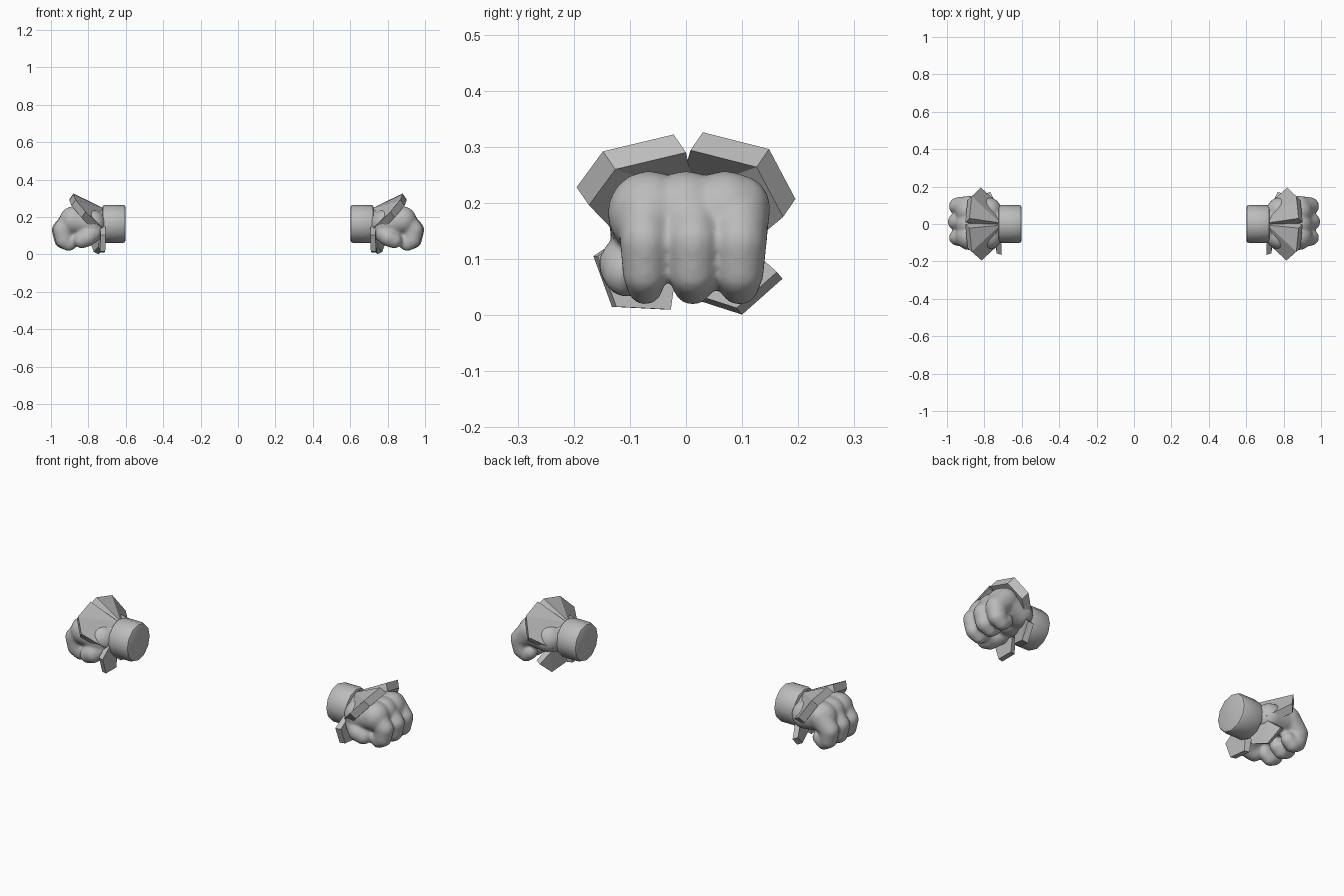
import bpy, bmesh
from math import radians
from mathutils import Vector, Matrix

cube = bpy.data.objects.get("Cube")
if cube:
    bpy.data.objects.remove(cube)

grey = bpy.data.materials.new("plain grey")
grey.use_nodes = True
color = (0.5, 0.5, 0.5, 1)
grey.diffuse_color = color
grey.node_tree.nodes["Principled BSDF"].inputs["Base Color"].default_value = color


def add_object(name, bm):
    """Turn a bmesh into an object using the shared material."""
    bmesh.ops.recalc_face_normals(bm, faces=bm.faces)
    mesh = bpy.data.meshes.new(name)
    bm.to_mesh(mesh)
    bm.free()
    mesh.materials.append(grey)
    obj = bpy.data.objects.new(name, mesh)
    bpy.context.collection.objects.link(obj)
    return obj


def mirror(obj):
    """Repeat the part on the other hand."""
    mod = obj.modifiers.new("other hand", "MIRROR")
    mod.use_mirror_merge = False


def limb(bm, path, width=1.0, steps=6):
    """Fleshy limb: overlapping balls along a path of (x, y, z, radius)."""
    for start, end in zip(path, path[1:]):
        for i in range(steps + 1):
            x, y, z, r = Vector(start).lerp(Vector(end), i / steps)
            place = Matrix.Translation((x, y, z)) @ Matrix.Diagonal((1, width, 1, 1))
            bmesh.ops.create_uvsphere(bm, u_segments=20, v_segments=12,
                                      radius=r, matrix=place)


def plate(name, points, offset):
    """Faceted armour plate: an outline thickened along an offset."""
    bm = bmesh.new()
    outer = [bm.verts.new(p) for p in points]
    inner = [bm.verts.new(Vector(p) + Vector(offset)) for p in points]
    for ring in (outer, inner):
        a, b, c, d, e = ring
        bm.faces.new((a, b, e))
        bm.faces.new((b, c, d, e))
    for i in range(5):
        j = (i + 1) % 5
        bm.faces.new((outer[i], outer[j], inner[j], inner[i]))
    mirror(add_object(name, bm))


# Fist: palm, neck, three curled fingers and a thumb fused into one skin
bm = bmesh.new()
for y in (-0.065, 0, 0.07):
    limb(bm, [(0.78, y, 0.165, 0.073), (0.88, y, 0.182, 0.075)])
limb(bm, [(0.68, 0, 0.165, 0.08), (0.78, 0, 0.165, 0.08)])
for y, width, reach in ((0.095, 0.93, 0), (0.012, 0.93, 0.006), (-0.073, 0.85, 0)):
    limb(bm, [(0.88, y, 0.19, 0.06),
              (0.937 + reach, y, 0.13, 0.053),
              (0.93 + reach, y, 0.08, 0.048),
              (0.905, y, 0.058, 0.04),
              (0.88, y, 0.075, 0.038)], width)
limb(bm, [(0.77, -0.08, 0.12, 0.052), (0.805, -0.108, 0.09, 0.048),
          (0.835, -0.105, 0.075, 0.043)])
fist = add_object("fist", bm)
remesh = fist.modifiers.new("fuse", "REMESH")
remesh.mode = "VOXEL"
remesh.voxel_size = 0.008
remesh.use_smooth_shade = True
soften = fist.modifiers.new("soften", "SMOOTH")
soften.iterations = 5
mirror(fist)

# Wrist cuff with rounded rims
bm = bmesh.new()
bmesh.ops.create_cone(bm, cap_ends=True, segments=12, radius1=0.102, radius2=0.102,
                      depth=0.125,
                      matrix=Matrix.Translation((0.663, 0, 0.163)) @ Matrix.Rotation(radians(90), 4, "Y"))
rims = [e for e in bm.edges if abs(e.verts[0].co.x - e.verts[1].co.x) < 0.01]
bmesh.ops.bevel(bm, geom=rims, offset=0.015, segments=2, profile=0.5, affect="EDGES")
cuff = add_object("wrist_cuff", bm)
bpy.context.view_layer.objects.active = cuff
cuff.select_set(True)
bpy.ops.object.shade_smooth_by_angle(angle=radians(40))
mirror(cuff)

# Pair of raised plates over the back of the hand
plate("front_hand_plate",
      [(0.88, -0.022, 0.322), (0.868, -0.148, 0.292), (0.815, -0.195, 0.228),
       (0.728, -0.115, 0.145), (0.715, -0.006, 0.245)], (0.022, 0.022, -0.032))
plate("back_hand_plate",
      [(0.88, 0.03, 0.326), (0.868, 0.148, 0.296), (0.82, 0.195, 0.207),
       (0.728, 0.115, 0.14), (0.715, 0.006, 0.245)], (0.022, -0.022, -0.032))

# Pair of smaller plates below the wrist
plate("front_palm_plate",
      [(0.707, -0.165, 0.105), (0.71, -0.132, 0.015), (0.715, -0.035, 0.01),
       (0.715, -0.02, 0.12), (0.71, -0.1, 0.15)], (0.028, 0.008, 0))
plate("back_palm_plate",
      [(0.768, 0.172, 0.065), (0.745, 0.1, 0.001), (0.72, 0.01, 0.03),
       (0.71, 0.01, 0.15), (0.74, 0.11, 0.12)], (0.026, -0.01, 0.012))
